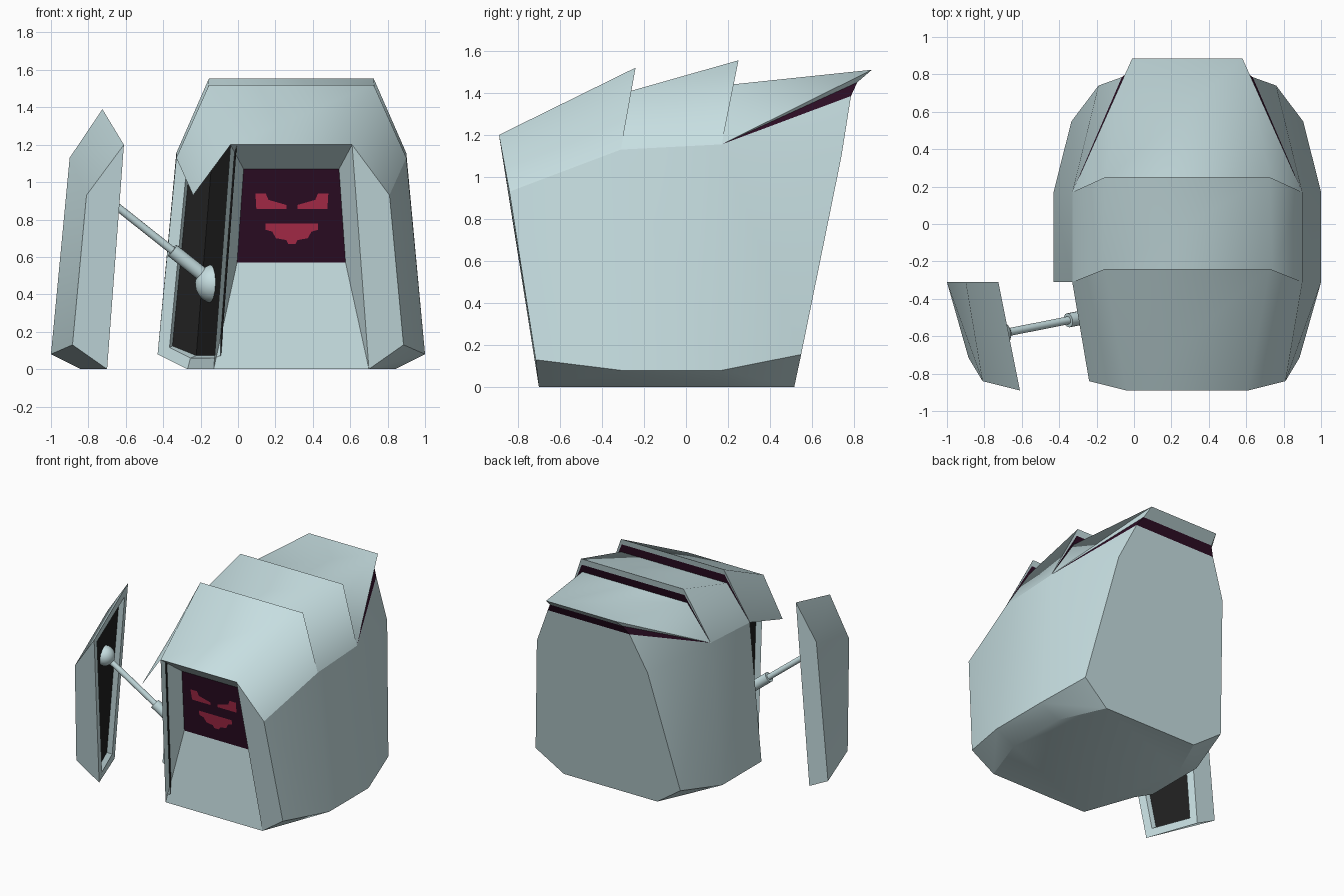
import bpy, bmesh, math
from mathutils import Vector

if "Cube" in bpy.data.objects:
    bpy.data.objects.remove(bpy.data.objects["Cube"])

CX = 0.285          # mirror plane of the body
DOOR_SHIFT = -0.57  # how far the left side panel floats out

def material(name, rgb):
    m = bpy.data.materials.new(name)
    m.diffuse_color = (*rgb, 1)
    m.use_nodes = True
    m.node_tree.nodes["Principled BSDF"].inputs["Base Color"].default_value = m.diffuse_color
    return m

SHELL = material("pale_blue_grey", (0.57, 0.735, 0.755))
DARK = material("dark_purple", (0.026, 0.004, 0.018))
RED = material("screen_red", (0.42, 0.025, 0.07))
BLACK = material("recess_black", (0.0145, 0.0145, 0.0145))

def mir(p, s):
    """Half-width point (h, y, z) to a world point on side s."""
    return Vector((CX + s * p[0], p[1], p[2]))

def build(name, faces, mats, ref, smooth=30, recess=(), shift=0):
    """faces: (points, material index[, ref]); normals are turned away from ref."""
    bm = bmesh.new()
    made = []
    for f in faces:
        vs = [bm.verts.new(p) for p in f[0]]
        face = bm.faces.new(vs)
        face.material_index = f[1]
        face.normal_update()
        r = Vector(f[2] if len(f) > 2 else ref)
        if face.normal.dot(face.calc_center_median() - r) < 0:
            face.normal_flip()
        made.append(face)
    bmesh.ops.remove_doubles(bm, verts=bm.verts, dist=0.0005)
    bm.normal_update()
    if recess:
        inner = [made[i] for i in recess]
        bmesh.ops.inset_region(bm, faces=inner, thickness=0.06, use_even_offset=True)
        bm.normal_update()
        bmesh.ops.inset_region(bm, faces=inner, thickness=0.015, depth=-0.035, use_even_offset=True)
        for f in inner:
            f.material_index = 1
    bmesh.ops.translate(bm, verts=bm.verts, vec=(shift, 0, 0))
    me = bpy.data.meshes.new(name)
    bm.to_mesh(me)
    bm.free()
    ob = bpy.data.objects.new(name, me)
    bpy.context.collection.objects.link(ob)
    for m in mats:
        me.materials.append(m)
    if smooth:
        bpy.ops.object.select_all(action='DESELECT')
        ob.select_set(True)
        bpy.context.view_layer.objects.active = ob
        bpy.ops.object.shade_smooth_by_angle(angle=math.radians(smooth))
    return ob

# Key points of one half: (half width, y, z)
A, B = (0.325, -0.89, 1.2), (0.415, -0.70, 0)            # front face edge
F, G = (0.525, -0.84, 0.93), (0.60, -0.715, 0.13)        # front corner
S, M, C = (0.615, -0.31, 1.13), (0.715, -0.31, 0.08), (0.555, -0.31, 0)
S2, M2, C2 = (0.615, 0.17, 1.155), (0.715, 0.17, 0.08), (0.555, 0.17, 0)
K, KM, KB, KT = (0.475, 0.74, 1.1), (0.62, 0.548, 0.155), (0.40, 0.515, 0), (0.35, 0.785, 1.385)
D = (0.44, -0.31, 1.39)                                  # hidden top of side panel
SB, ST = (0.29, -0.65, 0.57), (0.255, -0.73, 1.07)       # screen corners
MID = (CX, -0.1, 0.7)

def side(pts, s):
    return [mir(p, s) for p in pts]

def across(a, b):
    return [mir(a, -1), mir(a, 1), mir(b, 1), mir(b, -1)]

DOOR = [[A, B, G, F], [F, G, M, S], [B, C, M, G]]        # outer skin of a side panel

# Main body; the left side panel is missing and shows a recess
faces = [(side([A, B, C, D], -1), 0, (10, 0, 0.7)),
         (side([D, C, M, S], -1), 0, (0, 10, 0.7))]
for s in (-1, 1):
    for q in ([S, M, M2, S2], [M, C, C2, M2], [S2, M2, KM, K], [M2, C2, KB, KM], [S2, K, KT]):
        faces.append((side(q, s), 0))
faces += [(side(q, 1), 0) for q in DOOR]
back, floor = [KT, K, KM, KB], [B, C, C2, KB]
for half in (back, floor):
    faces.append((side(half, 1) + side(half[::-1], -1), 0))
build("body", faces, [SHELL, BLACK], MID, recess=(0, 1))

# Sunken front frame and screen
faces = [(across(B, SB), 0), (across(A, ST), 0), (across(SB, ST), 1)]
faces += [(side([A, B, SB, ST], s), 0) for s in (-1, 1)]
build("front_frame", faces, [SHELL, DARK], (CX, 10, 0.7), smooth=0)

# Detached left side panel with recessed inner face
faces = [(side([A, B, C, D], -1), 0, (-10, 0, 0.7)),
         (side([D, C, M, S], -1), 0, (0, -10, 0.7)),
         (side([A, F, S, D], -1), 0, (0, 0, -10))]
faces += [(side(q, -1), 0) for q in DOOR]
build("detached_side_panel", faces, [SHELL, BLACK], MID, recess=(0,), shift=DOOR_SHIFT)

# Three overlapping roof plates: front top, rear top, side front, side rear
plates = [
    (A, (0.44, -0.24, 1.52), F, S),
    ((0.455, -0.26, 1.41), (0.44, 0.25, 1.555), S, S2),
    ((0.45, 0.22, 1.44), (0.295, 0.885, 1.51), S2, S2)]
# Vent under each rear edge: lip point, lower point
vents = [((0.44, -0.25, 1.475), (0.455, -0.26, 1.41)),
         ((0.44, 0.24, 1.505), (0.45, 0.22, 1.44)),
         ((0.31, 0.815, 1.45), KT)]
for i, ((ft, rt, fs, rs), (lip, low)) in enumerate(zip(plates, vents), 1):
    quad = [ft, rt, rs] if fs == rs else [ft, rt, rs, fs]
    faces = [(across(ft, rt), 0)] + [(side(quad, s), 0) for s in (-1, 1)]
    build("roof_plate_%d" % i, faces, [SHELL], MID, smooth=65)
    faces = [(across(rt, lip), 0), (across(lip, low), 1)]
    for s in (-1, 1):
        faces += [(side([rs, rt, lip], s), 0), (side([rs, lip, low], s), 1)]
    build("roof_vent_%d" % i, faces, [SHELL, DARK], (CX, -10, 0.7), smooth=0)
# Filler between the recess wall and the first plate
build("roof_filler", [(side([A, D, plates[0][1]], -1), 0), (side([D, S, plates[0][1]], -1), 0)],
      [SHELL], MID, smooth=0)

# Face on the screen: thin plates (offset from centre, height)
def screen_point(x, z):
    t = (z - SB[2]) / (ST[2] - SB[2])
    return Vector((CX + 0.003 + x, SB[1] + t * (ST[1] - SB[1]) - 0.006, z))

eye = [(0.03, 0.857), (0.19, 0.857), (0.195, 0.94), (0.14, 0.94), (0.125, 0.905), (0.03, 0.878)]
mouth = [(0.14, 0.78), (0.14, 0.745), (0.105, 0.735), (0.085, 0.70), (0.03, 0.69), (0.02, 0.67)]
for n, s in (("right_eye", 1), ("left_eye", -1)):
    build(n, [([screen_point(s * x, z) for x, z in eye], 0)], [RED], (CX, 10, 0.7), smooth=0)
pts = [screen_point(x, z) for x, z in mouth] + [screen_point(-x, z) for x, z in mouth[::-1]]
build("mouth", [(pts, 0)], [RED], (CX, 10, 0.7), smooth=0)

# Arm joining the body to the side panel
def rod(name, a, b, r):
    d = b - a
    bpy.ops.mesh.primitive_cylinder_add(vertices=16, radius=r, depth=d.length, location=(a + b) / 2)
    finish(name, d.to_track_quat('Z', 'Y').to_euler())

def finish(name, rot=(0, 0, 0)):
    ob = bpy.context.object
    ob.name = name
    ob.rotation_euler = rot
    ob.data.materials.append(SHELL)
    bpy.ops.object.shade_smooth_by_angle(angle=math.radians(40))

start, end = Vector((-0.125, -0.47, 0.455)), Vector((-0.73, -0.59, 0.935))
rod("arm_sleeve", start, start.lerp(end, 0.375), 0.038)
rod("arm_rod", start, end, 0.021)
for name, p, r in (("body_joint", start, 0.105), ("panel_joint", end, 0.075)):
    bpy.ops.mesh.primitive_uv_sphere_add(segments=16, ring_count=10, radius=r, location=p)
    finish(name, (end - start).to_track_quat('Z', 'Y').to_euler())
